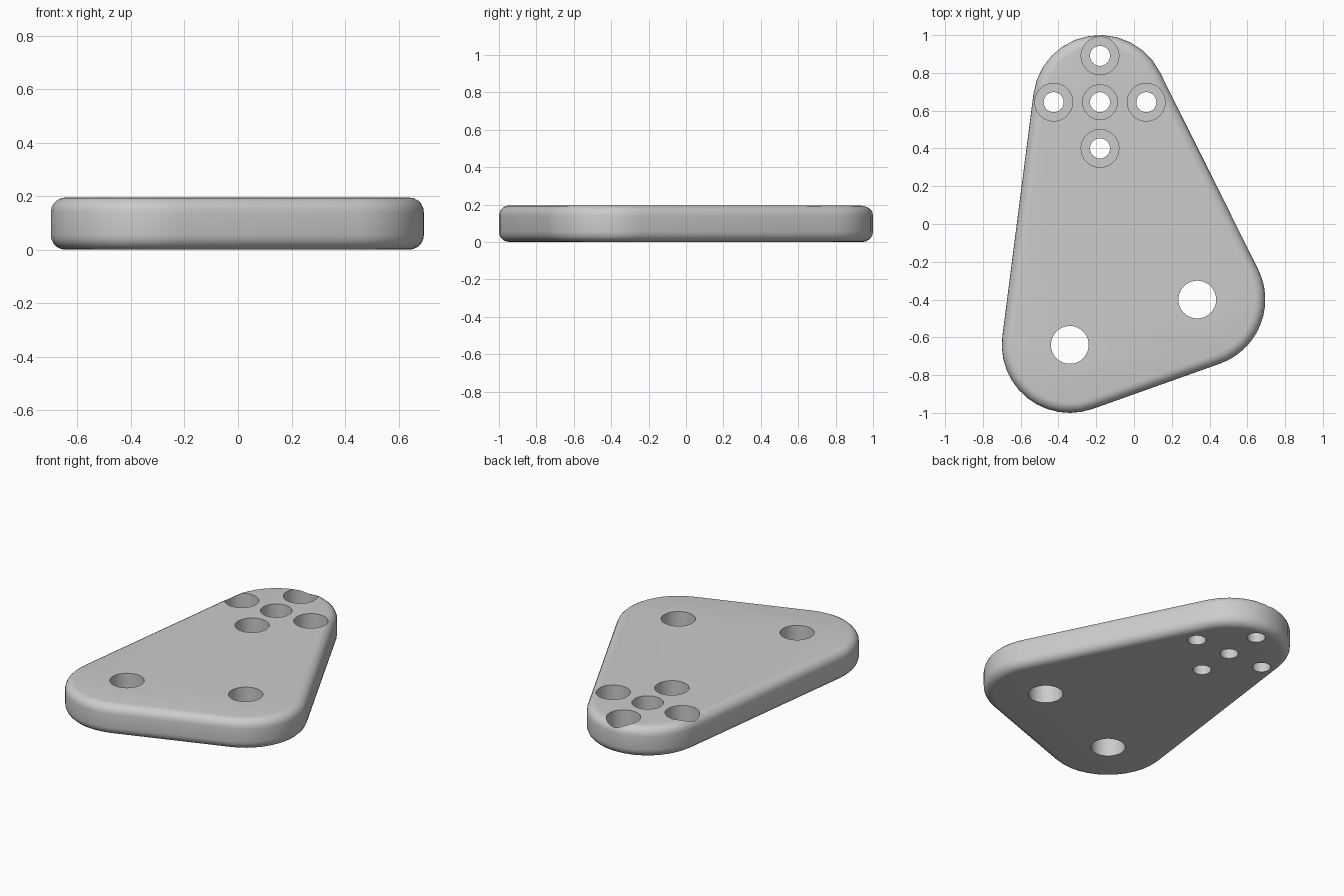
import bpy, bmesh, math

cube = bpy.data.objects.get("Cube")
if cube:
    bpy.data.objects.remove(cube, do_unlink=True)

THICK, FILLET = 0.195, 0.055
# Rounded corners of the plate, anticlockwise: x, y, radius
CORNERS = [(-0.34, -0.64, 0.36), (0.335, -0.40, 0.36), (-0.18, 0.645, 0.355)]
ARC_STEPS, FILLET_STEPS = 12, 5

grey = bpy.data.materials.new("light grey")
grey.use_nodes = True
grey.diffuse_color = (0.6, 0.6, 0.6, 1)
grey.node_tree.nodes["Principled BSDF"].inputs["Base Color"].default_value = (0.6, 0.6, 0.6, 1)


def tangent_angle(a, b):
    """Outward normal direction of the outer tangent from corner a to b."""
    dx, dy = b[0] - a[0], b[1] - a[1]
    return math.atan2(dy, dx) - math.acos((a[2] - b[2]) / math.hypot(dx, dy))


def outline(inset):
    """Outline around the three corner circles, moved inwards."""
    points = []
    for i, c in enumerate(CORNERS):
        start = tangent_angle(CORNERS[i - 1], c)
        sweep = (tangent_angle(c, CORNERS[(i + 1) % 3]) - start) % math.tau
        for k in range(ARC_STEPS + 1):
            t = start + sweep * k / ARC_STEPS
            r = c[2] - inset
            points.append((c[0] + r * math.cos(t), c[1] + r * math.sin(t)))
    return points


def make_object(name, bm):
    bmesh.ops.recalc_face_normals(bm, faces=bm.faces)
    mesh = bpy.data.meshes.new(name)
    bm.to_mesh(mesh)
    bm.free()
    obj = bpy.data.objects.new(name, mesh)
    bpy.context.collection.objects.link(obj)
    return obj


# Plate: outline rings stacked through the lower and upper fillets
levels = []
for k in range(FILLET_STEPS + 1):
    a = math.pi / 2 * k / FILLET_STEPS
    levels.append((FILLET * (1 - math.sin(a)), FILLET * (1 - math.cos(a))))
levels += [(inset, THICK - z) for inset, z in reversed(levels)]

bm = bmesh.new()
rings = [[bm.verts.new((x, y, z)) for x, y in outline(inset)] for inset, z in levels]
for low, high in zip(rings, rings[1:]):
    for i in range(len(low)):
        bm.faces.new((low[i - 1], low[i], high[i], high[i - 1]))
bm.faces.new(rings[0])
bm.faces.new(rings[-1])
plate = make_object("mounting_plate", bm)
plate.data.materials.append(grey)


def drill(x, y, radius, bottom):
    """Cut a round hole from above the plate down to the given height."""
    top = THICK + 0.1
    bm = bmesh.new()
    bmesh.ops.create_cone(bm, cap_ends=True, segments=40, radius1=radius,
                          radius2=radius, depth=top - bottom)
    bmesh.ops.translate(bm, verts=bm.verts, vec=(x, y, (top + bottom) / 2))
    cutter = make_object("hole_cutter", bm)
    cutter.data.materials.append(grey)
    cutter.hide_render = True
    mod = plate.modifiers.new("hole", "BOOLEAN")
    mod.operation, mod.solver, mod.object = "DIFFERENCE", "EXACT", cutter
    bpy.context.view_layer.objects.active = plate
    bpy.ops.object.modifier_apply(modifier=mod.name)
    bpy.data.objects.remove(cutter, do_unlink=True)


# Two large through holes
for x, y, _ in CORNERS[:2]:
    drill(x, y, 0.1, -0.1)

# Cross of five counterbored screw holes
cx, cy, pitch = -0.18, 0.645, 0.245
for dx, dy in [(0, 0), (1, 0), (-1, 0), (0, 1), (0, -1)]:
    x, y = cx + dx * pitch, cy + dy * pitch
    drill(x, y, 0.1 if dx or dy else 0.092, 0.07)
    drill(x, y, 0.053, -0.1)

bpy.ops.object.select_all(action="DESELECT")
plate.select_set(True)
bpy.context.view_layer.objects.active = plate
bpy.ops.object.shade_smooth_by_angle(angle=math.radians(30))
